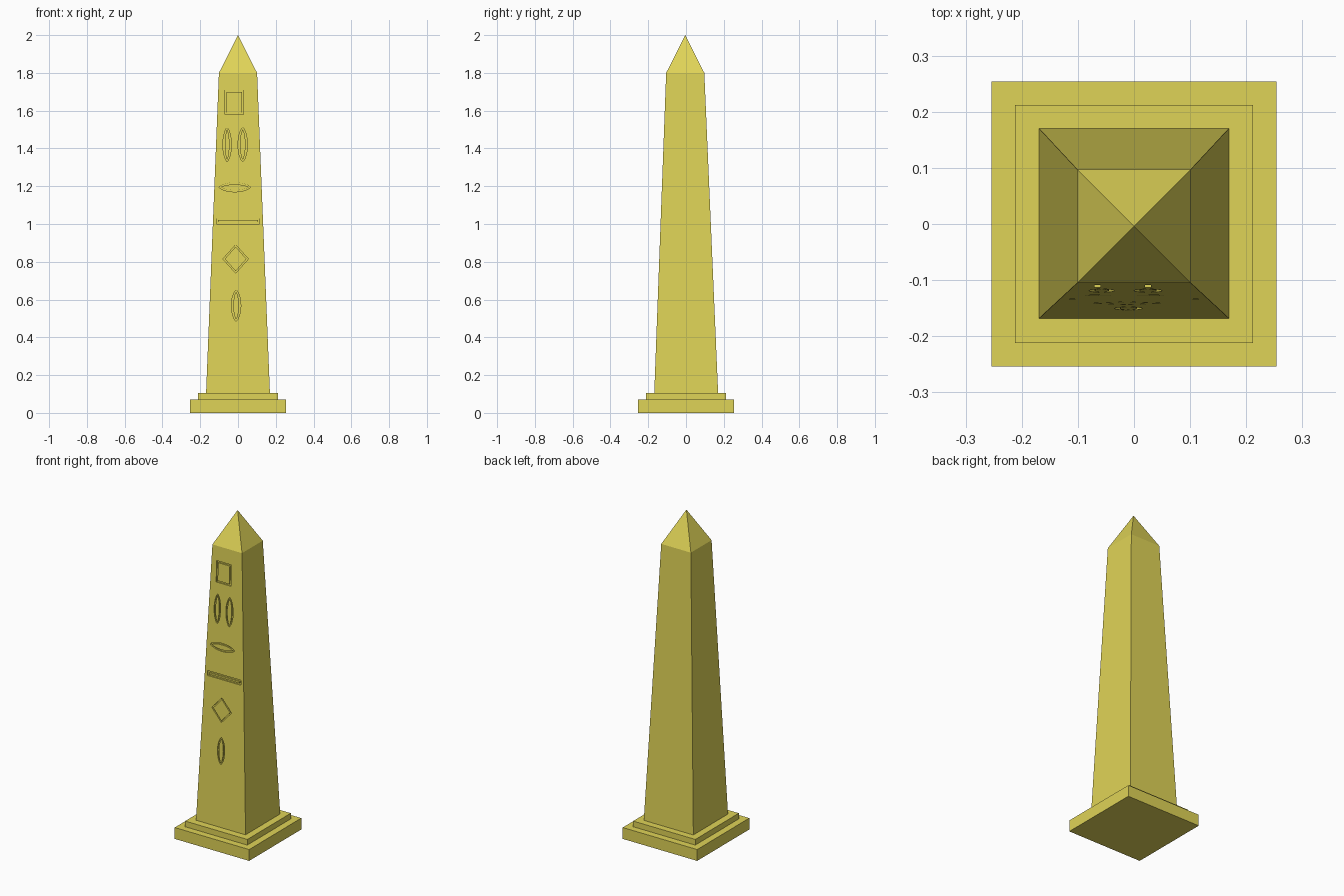
import bpy, bmesh, math

if "Cube" in bpy.data.objects:
    bpy.data.objects.remove(bpy.data.objects["Cube"])

stone = bpy.data.materials.new("yellow sandstone")
stone.diffuse_color = (0.74, 0.655, 0.095, 1)
stone.use_nodes = True
stone.node_tree.nodes["Principled BSDF"].inputs["Base Color"].default_value = stone.diffuse_color


def make_object(name, bm):
    bmesh.ops.recalc_face_normals(bm, faces=bm.faces[:])
    me = bpy.data.meshes.new(name)
    bm.to_mesh(me)
    bm.free()
    me.materials.append(stone)
    ob = bpy.data.objects.new(name, me)
    bpy.context.collection.objects.link(ob)
    return ob


def square_loft(name, levels, apex=None):
    """Stack of square sections (half width, y centre, z), optionally ending in a point."""
    bm = bmesh.new()
    loops = [[bm.verts.new((sx * h, cy + sy * h, z))
              for sx, sy in ((-1, -1), (1, -1), (1, 1), (-1, 1))] for h, cy, z in levels]
    bm.faces.new(loops[0])
    for a, b in zip(loops, loops[1:]):
        for i in range(4):
            j = (i + 1) % 4
            bm.faces.new((a[i], a[j], b[j], b[i]))
    if apex:
        tip = bm.verts.new(apex)
        for i in range(4):
            bm.faces.new((loops[-1][i], loops[-1][(i + 1) % 4], tip))
    else:
        bm.faces.new(loops[-1])
    return make_object(name, bm)


# Stepped plinth
square_loft("lower_step", [(0.254, 0, 0), (0.254, 0, 0.07)])
square_loft("upper_step", [(0.212, 0, 0.07), (0.212, 0, 0.105)])

# Tapered shaft with pointed cap
BOTTOM, TOP = (0.169, 0.001, 0.105), (0.101, -0.004, 1.8)
shaft = square_loft("shaft", [BOTTOM, TOP], (0, -0.004, 2.0))


def front_y(z):
    t = (z - BOTTOM[2]) / (TOP[2] - BOTTOM[2])
    return -0.168 + t * 0.063


# Outline rings used to engrave the ornaments on the front
def oval(n, power):
    return [(math.copysign(abs(math.cos(a)), math.cos(a)),
             math.copysign(abs(math.sin(a)) ** power, math.sin(a)))
            for a in (2 * math.pi * i / n for i in range(n))]


SQUARE = [(-1, -1), (1, -1), (1, 1), (-1, 1)]
DIAMOND = [(-1, 0), (0, -1), (1, 0), (0, 1)]
LENS = oval(20, 1.4)
LEAF = [(v, u) for u, v in LENS]

ornaments = [  # shape, x range, z range
    (SQUARE, -0.07, 0.03, 1.58, 1.71),
    (LEAF, -0.08, -0.035, 1.33, 1.51),
    (LEAF, 0.0, 0.05, 1.33, 1.51),
    (LENS, -0.10, 0.065, 1.17, 1.22),
    (SQUARE, -0.115, 0.115, 1.0, 1.03),
    (DIAMOND, -0.08, 0.055, 0.74, 0.89),
    (LEAF, -0.035, 0.015, 0.485, 0.65),
]
bm = bmesh.new()
for shape, x0, x1, z0, z1 in ornaments:
    cx, cz, rx, rz = (x0 + x1) / 2, (z0 + z1) / 2, (x1 - x0) / 2, (z1 - z0) / 2
    rings = []
    for inset in (0, 0.01):
        for deep in (False, True):
            ring = []
            for u, v in shape:
                x, z = cx + u * (rx - inset), cz + v * (rz - inset)
                ring.append(bm.verts.new((x, front_y(z) + (0.008 if deep else -0.02), z)))
            rings.append(ring)
    order = [rings[0], rings[1], rings[3], rings[2]]
    n = len(shape)
    for a, b in zip(order, order[1:] + order[:1]):
        for i in range(n):
            j = (i + 1) % n
            bm.faces.new((a[i], a[j], b[j], b[i]))
cutter = make_object("ornament_cutter", bm)
cutter.hide_render = True

# Carve, then discard the cutter
mod = shaft.modifiers.new("engraving", 'BOOLEAN')
mod.operation = 'DIFFERENCE'
mod.solver = 'EXACT'
mod.object = cutter
bpy.context.view_layer.objects.active = shaft
shaft.select_set(True)
bpy.ops.object.modifier_apply(modifier=mod.name)
bpy.data.objects.remove(cutter)
